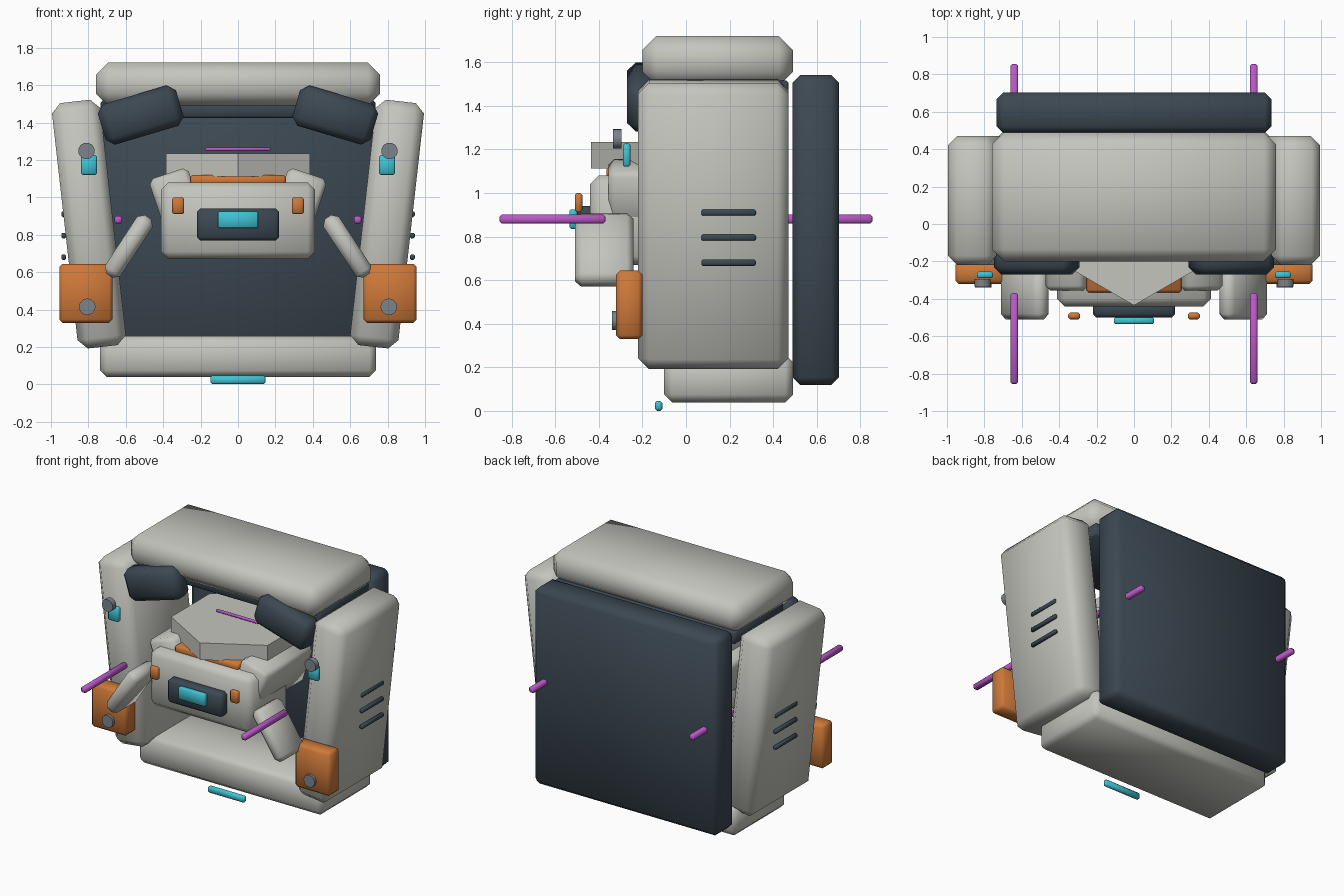
import bpy, bmesh, math

old = bpy.data.objects.get("Cube")
if old:
    bpy.data.objects.remove(old, do_unlink=True)


def material(name, rgb):
    m = bpy.data.materials.new(name)
    m.use_nodes = True
    m.diffuse_color = (*rgb, 1)
    m.node_tree.nodes["Principled BSDF"].inputs["Base Color"].default_value = (*rgb, 1)
    return m


PALE = material("pale_grey", (0.56, 0.56, 0.52))
DARK = material("dark_slate", (0.045, 0.065, 0.085))
ORANGE = material("orange", (0.62, 0.19, 0.04))
CYAN = material("cyan", (0.05, 0.55, 0.66))
MAGENTA = material("magenta", (0.50, 0.10, 0.58))
STEEL = material("steel_grey", (0.20, 0.23, 0.26))


def finish(name, bm, loc, mat, smooth):
    mesh = bpy.data.meshes.new(name)
    bm.to_mesh(mesh)
    bm.free()
    mesh.materials.append(mat)
    for p in mesh.polygons:
        p.use_smooth = smooth
    ob = bpy.data.objects.new(name, mesh)
    ob.location = loc
    bpy.context.collection.objects.link(ob)
    return ob


def box(name, loc, size, mat, bevel=0.0, tilt=0.0):
    """Chamfered box, tilted about the y axis."""
    bm = bmesh.new()
    bmesh.ops.create_cube(bm, size=1)
    bmesh.ops.scale(bm, vec=size, verts=bm.verts)
    if bevel:
        bmesh.ops.bevel(bm, geom=bm.edges[:], offset=bevel, segments=1, affect='EDGES')
    ob = finish(name, bm, loc, mat, bevel > 0)
    ob.rotation_euler.y = tilt
    return ob


def disc(name, loc, radius, depth, sides, mat, along_y=False):
    """Flat-shaded prism along z or y."""
    bm = bmesh.new()
    bmesh.ops.create_cone(bm, cap_ends=True, segments=sides,
                          radius1=radius, radius2=radius, depth=depth)
    ob = finish(name, bm, loc, mat, False)
    if along_y:
        ob.rotation_euler.x = math.pi / 2
    return ob


def pair(name, loc, size, mat, bevel=0.0, tilt=0.0):
    """Mirrored pair of boxes."""
    for side, s in (("left", 1), ("right", -1)):
        box(f"{side}_{name}", (s * loc[0], loc[1], loc[2]), size, mat, bevel, s * tilt)


# Outer frame
box("roof", (0, 0.145, 1.605), (1.52, 0.69, 0.23), PALE, 0.065)
box("ceiling_plate", (0, 0.19, 1.47), (1.44, 0.56, 0.09), DARK, 0.01)
box("base", (0, 0.195, 0.15), (1.475, 0.59, 0.22), PALE, 0.035)
box("back_panel", (0, 0.595, 0.83), (1.47, 0.215, 1.42), DARK, 0.035)
pair("pillar", (0.797, 0.125, 0.857), (0.26, 0.69, 1.32), PALE, 0.05, 0.112)
pair("corner_pad", (0.52, -0.19, 1.44), (0.435, 0.16, 0.225), DARK, 0.04, 0.29)

# Pillar fittings
pair("lower_block", (0.813, -0.26, 0.487), (0.285, 0.12, 0.315), ORANGE, 0.018)
pair("pillar_light", (0.797, -0.272, 1.173), (0.085, 0.035, 0.105), CYAN, 0.008)
for side, s in (("left", 1), ("right", -1)):
    disc(f"{side}_lower_knob", (s * 0.806, -0.315, 0.415), 0.044, 0.05, 20, STEEL, True)
    disc(f"{side}_upper_knob", (s * 0.81, -0.315, 1.248), 0.044, 0.04, 20, STEEL, True)
for i, z in enumerate((0.68, 0.795, 0.91)):
    pair(f"vent_{i + 1}", (0.932, 0.195, z), (0.026, 0.25, 0.028), DARK, 0.006)

# Guide rods, front and rear
for end, s in (("front", -1), ("rear", 1)):
    pair(f"{end}_rod", (0.64, s * 0.612, 0.88), (0.042, 0.485, 0.042), MAGENTA, 0.01)

# Central unit
box("body", (0, -0.22, 0.875), (0.825, 0.44, 0.41), PALE, 0.04)
box("face_panel", (0, -0.455, 0.855), (0.44, 0.09, 0.17), DARK, 0.018)
box("face_screen", (0, -0.517, 0.88), (0.215, 0.036, 0.09), CYAN, 0.008)
pair("face_lamp", (0.32, -0.492, 0.955), (0.065, 0.035, 0.09), ORANGE, 0.01)
pair("shoulder", (0.33, -0.08, 0.99), (0.22, 0.55, 0.29), PALE, 0.025, 0.32)
pair("forearm", (0.584, -0.375, 0.738), (0.1, 0.27, 0.375), PALE, 0.03, -0.58)

# Turntable on top of the body
box("turntable_collar", (0, -0.05, 1.09), (0.51, 0.63, 0.06), ORANGE, 0.012)
disc("turntable", (0, 0.01, 1.173), 0.445, 0.122, 6, PALE)
box("turntable_bar", (0, 0, 1.258), (0.345, 0.018, 0.018), MAGENTA, 0.004)

# Low marker strip
box("marker_strip", (0, -0.125, 0.024), (0.295, 0.034, 0.046), CYAN, 0.01)
